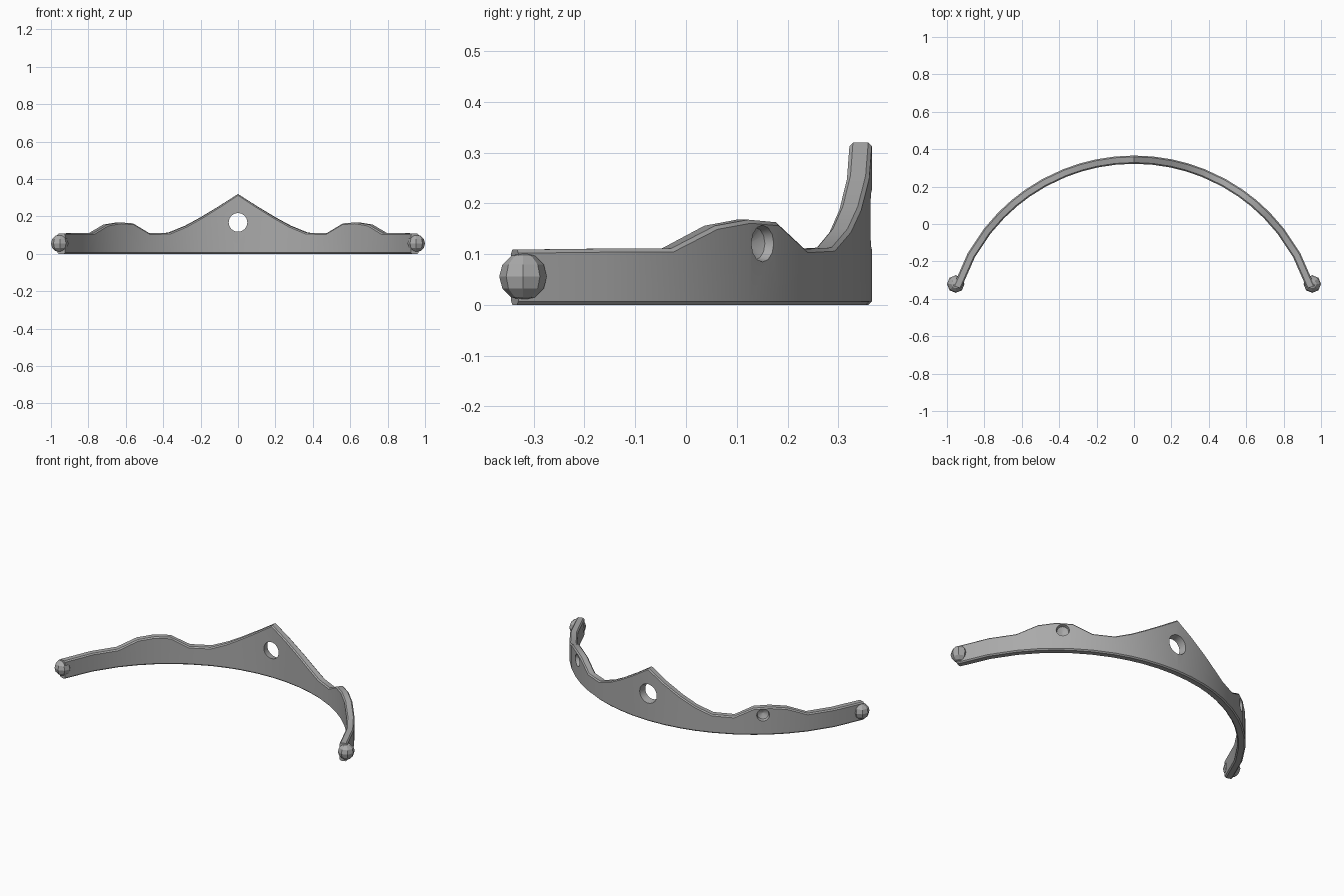
import bpy, bmesh, math
from mathutils import Vector

cube = bpy.data.objects.get("Cube")
if cube:
    bpy.data.objects.remove(cube, do_unlink=True)

metal = bpy.data.materials.new("grey metal")
metal.use_nodes = True
metal.diffuse_color = (0.4, 0.4, 0.4, 1)
metal.node_tree.nodes["Principled BSDF"].inputs["Base Color"].default_value = (0.4, 0.4, 0.4, 1)

CENTRE_Y, R_IN, R_OUT = -0.652, 0.974, 1.018
R_MID = (R_IN + R_OUT) / 2


def make_object(name, bm):
    bmesh.ops.recalc_face_normals(bm, faces=bm.faces)
    mesh = bpy.data.meshes.new(name)
    bm.to_mesh(mesh)
    bm.free()
    ob = bpy.data.objects.new(name, mesh)
    mesh.materials.append(metal)
    bpy.context.collection.objects.link(ob)
    return ob


def select_only(ob):
    bpy.ops.object.select_all(action="DESELECT")
    ob.select_set(True)
    bpy.context.view_layer.objects.active = ob


def on_arc(angle, radius, z):
    return Vector((radius * math.sin(angle), CENTRE_Y + radius * math.cos(angle), z))


# Curved band: top edge height along one half, mirrored to the other
half = [(0, 0.32), (0.1, 0.255), (0.2, 0.194), (0.28, 0.15), (0.37, 0.113),
        (0.48, 0.11), (0.57, 0.163), (0.64, 0.168), (0.71, 0.156),
        (0.785, 0.111), (0.87, 0.111), (0.945, 0.109)]
stations = [(-x, z) for x, z in reversed(half[1:])] + half
bm = bmesh.new()
rings = []
c = 0.007
for x, top in stations:
    a = math.asin(x / R_MID)
    section = [(R_IN + c, 0), (R_OUT - c, 0), (R_OUT, c), (R_OUT, top - c),
               (R_OUT - c, top), (R_IN + c, top), (R_IN, top - c), (R_IN, c)]
    rings.append([bm.verts.new(on_arc(a, r, z)) for r, z in section])
for p, q in zip(rings, rings[1:]):
    for i in range(len(p)):
        j = (i + 1) % len(p)
        bm.faces.new((p[i], p[j], q[j], q[i]))
bm.faces.new(rings[0])
bm.faces.new(rings[-1])
band = make_object("tiara_band", bm)


def cut(angle, z, profile, sides):
    """Lathe (radius, distance) pairs around the outward direction and subtract them."""
    out = Vector((math.sin(angle), math.cos(angle), 0))
    side, up = Vector((out.y, -out.x, 0)), Vector((0, 0, 1))
    bm = bmesh.new()
    loops = []
    for r, d in profile:
        base = on_arc(angle, d, z)
        loops.append([bm.verts.new(base + r * (math.cos(t) * side + math.sin(t) * up))
                      for t in (math.tau * k / sides for k in range(sides))])
    for p, q in zip(loops, loops[1:]):
        for i in range(sides):
            j = (i + 1) % sides
            bm.faces.new((p[i], p[j], q[j], q[i]))
    bm.faces.new(loops[0])
    bm.faces.new(loops[-1])
    cutter = make_object("hole_cutter", bm)
    cutter.hide_render = True
    mod = band.modifiers.new("hole", "BOOLEAN")
    mod.operation, mod.solver, mod.object = "DIFFERENCE", "EXACT", cutter
    select_only(band)
    bpy.ops.object.modifier_apply(modifier=mod.name)
    bpy.data.objects.remove(cutter, do_unlink=True)


# Through hole under the peak, and a blind gem socket in each side bump
cut(0, 0.168, [(0.049, R_IN - 0.03), (0.05, R_IN), (0.058, R_OUT), (0.06, R_OUT + 0.02)], 24)
for s in (-1, 1):
    cut(s * math.asin(0.625 / R_OUT), 0.121,
        [(0.003, R_OUT - 0.036), (0.032, R_OUT - 0.02), (0.041, R_OUT + 0.02)], 12)
select_only(band)
bpy.ops.object.shade_smooth_by_angle(angle=math.radians(30))

# Faceted ball on each end
for s, name in ((1, "left_end_knob"), (-1, "right_end_knob")):
    bm = bmesh.new()
    bmesh.ops.create_uvsphere(bm, u_segments=8, v_segments=6, radius=0.047)
    bmesh.ops.translate(bm, verts=bm.verts, vec=(s * 0.953, -0.321, 0.056))
    make_object(name, bm)
